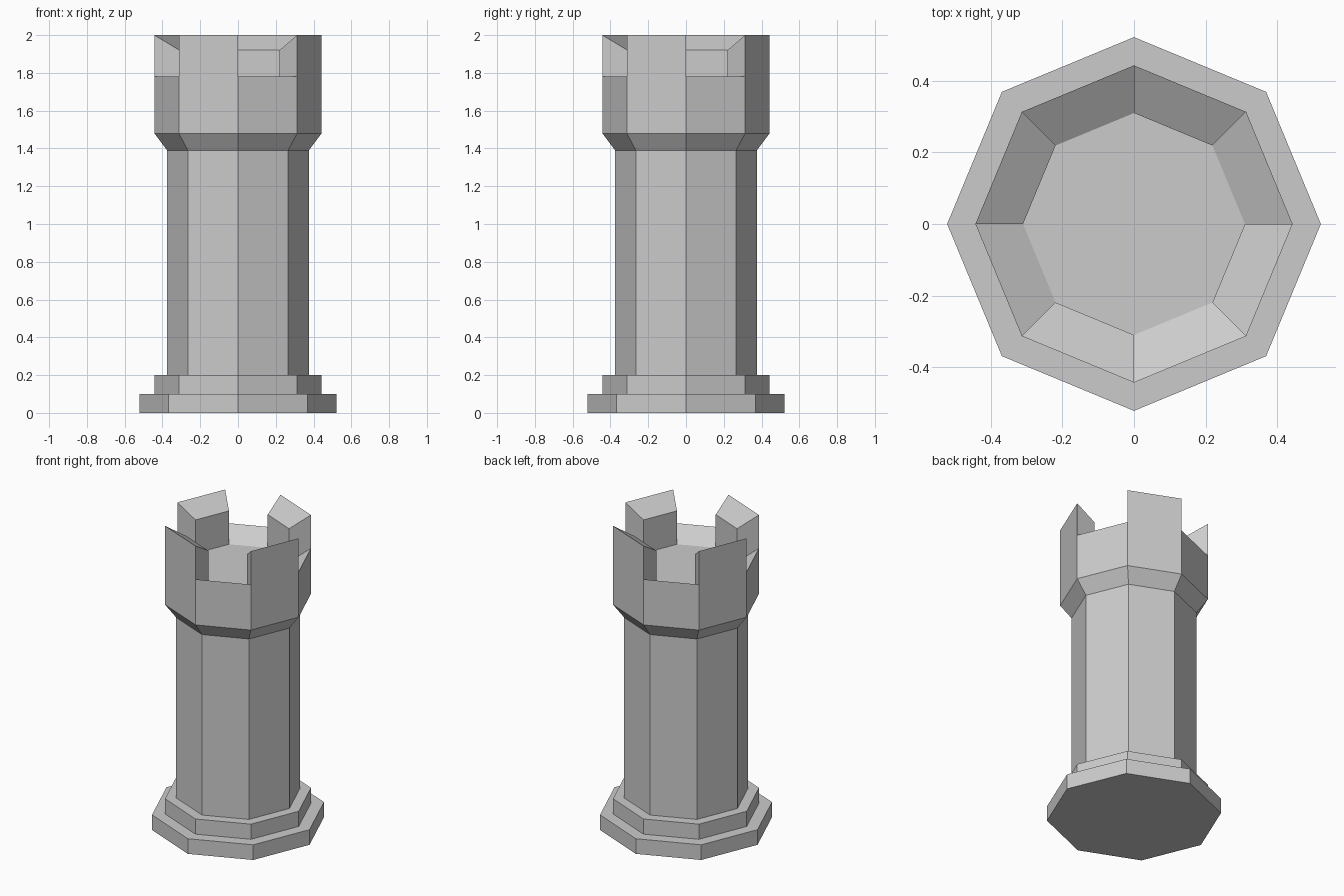
import bpy, bmesh
from math import cos, sin, pi

if "Cube" in bpy.data.objects:
    bpy.data.objects.remove(bpy.data.objects["Cube"])

SIDES = 8
MERLON_HEIGHT = 0.22

# Outline (radius, height) from the foot up to the sunken floor
profile = [(0.522, 0), (0.522, 0.1), (0.443, 0.1), (0.443, 0.2),
           (0.375, 0.2), (0.375, 1.39), (0.443, 1.48), (0.443, 1.78),
           (0.31, 1.70)]

bm = bmesh.new()
rings = [[bm.verts.new((r * cos(2 * pi * k / SIDES), r * sin(2 * pi * k / SIDES), z))
          for k in range(SIDES)] for r, z in profile]

# Foot underside and sunken floor
bm.faces.new(rings[0][::-1])
bm.faces.new(rings[-1])

# Walls; the last band is the sloping rim
rim = []
for lower, upper in zip(rings, rings[1:]):
    rim = []
    for k in range(SIDES):
        n = (k + 1) % SIDES
        rim.append(bm.faces.new((lower[k], lower[n], upper[n], upper[k])))

# Merlons: raise every second rim face
raised = bmesh.ops.extrude_discrete_faces(bm, faces=rim[1::2])["faces"]
for face in raised:
    bmesh.ops.translate(bm, verts=face.verts, vec=(0, 0, MERLON_HEIGHT))

bmesh.ops.recalc_face_normals(bm, faces=bm.faces)
mesh = bpy.data.meshes.new("castle_tower")
bm.to_mesh(mesh)
bm.free()
tower = bpy.data.objects.new("castle_tower", mesh)
bpy.context.collection.objects.link(tower)
